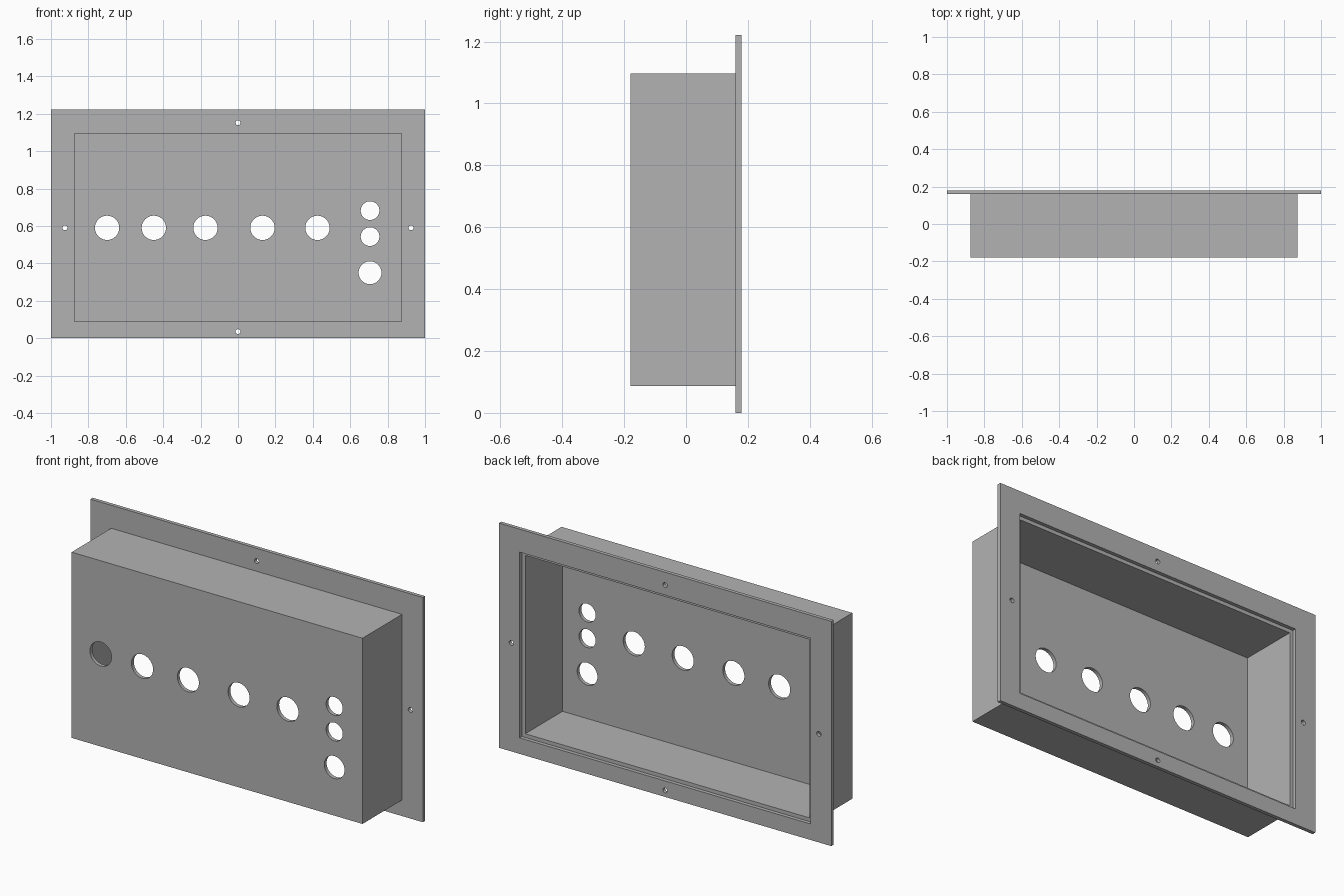
import bpy
import math

default = bpy.data.objects.get("Cube")
if default:
    bpy.data.objects.remove(default, do_unlink=True)

grey = bpy.data.materials.new("plain grey")
grey.use_nodes = True
colour = (0.45, 0.45, 0.45, 1)
grey.diffuse_color = colour
grey.node_tree.nodes["Principled BSDF"].inputs["Base Color"].default_value = colour


def block(name, half_width, y0, y1, z0, z1):
    """Box centred on x = 0 spanning the given depth and height."""
    bpy.ops.mesh.primitive_cube_add(size=1, location=(0, (y0 + y1) / 2, (z0 + z1) / 2))
    obj = bpy.context.object
    obj.name = name
    obj.scale = (2 * half_width, y1 - y0, z1 - z0)
    bpy.ops.object.transform_apply(location=True, rotation=False, scale=True)
    obj.data.materials.append(grey)
    return obj


def drill(x, y, z, radius):
    """Round cutter running front to back."""
    bpy.ops.mesh.primitive_cylinder_add(vertices=48, radius=radius, depth=0.1,
                                        location=(x, y, z), rotation=(math.pi / 2, 0, 0))
    cutter = bpy.context.object
    cutter.data.materials.append(grey)
    return cutter


def cut(target, cutter):
    """Subtract the cutter, then discard it."""
    cutter.hide_render = True
    mod = target.modifiers.new("cut", 'BOOLEAN')
    mod.operation = 'DIFFERENCE'
    mod.solver = 'EXACT'
    mod.object = cutter
    bpy.context.view_layer.objects.active = target
    bpy.ops.object.modifier_apply(modifier=mod.name)
    bpy.data.objects.remove(cutter, do_unlink=True)


def smooth_holes(obj):
    bpy.ops.object.select_all(action='DESELECT')
    obj.select_set(True)
    bpy.context.view_layer.objects.active = obj
    bpy.ops.object.shade_smooth_by_angle(angle=math.radians(30))


HALF, LOW, HIGH = 0.875, 0.087, 1.097   # housing outline
FRONT, JOINT, BACK = -0.18, 0.16, 0.18  # depths
WALL = 0.02
MID = 0.59                              # height of the main hole row

# Housing: open-backed box
housing = block("housing", HALF, FRONT, JOINT, LOW, HIGH)
cut(housing, block("cavity", HALF - WALL, FRONT + WALL, BACK, LOW + WALL, HIGH - WALL))

# Row of large holes, then the column of three at the model's left
holes = [(x, MID, 0.065) for x in (-0.70, -0.45, -0.174, 0.131, 0.425)]
holes += [(0.706, 0.682, 0.05), (0.706, 0.543, 0.05), (0.706, 0.35, 0.061)]
for x, z, radius in holes:
    cut(housing, drill(x, FRONT, z, radius))
smooth_holes(housing)

# Rear flange: frame around the housing with four screw holes
flange = block("rear_flange", 1.0, JOINT, BACK, 0, 1.222)
cut(flange, block("opening", HALF, JOINT - WALL, BACK + WALL, LOW, HIGH))
for x, z in ((-0.925, MID), (0.925, MID), (0, 0.035), (0, 1.152)):
    cut(flange, drill(x, BACK, z, 0.013))
smooth_holes(flange)
